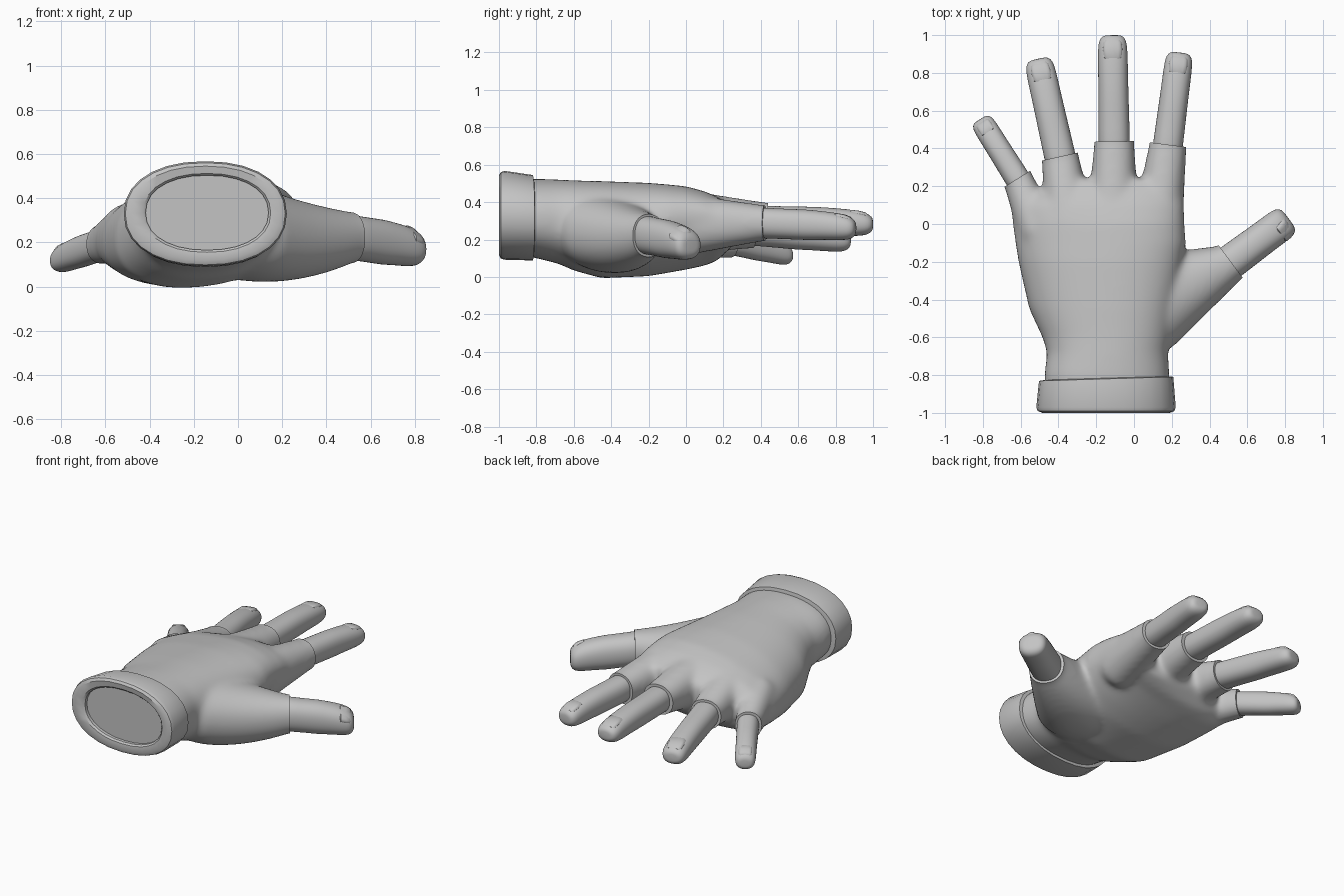
import bpy, bmesh, math
from mathutils import Vector, Matrix

if "Cube" in bpy.data.objects:
    bpy.data.objects.remove(bpy.data.objects["Cube"])

grey = bpy.data.materials.new("plain_grey")
grey.diffuse_color = (0.55, 0.55, 0.55, 1)
grey.use_nodes = True
grey.node_tree.nodes["Principled BSDF"].inputs["Base Color"].default_value = grey.diffuse_color
UP = Vector((0, 0, 1))


def add_loft(bm, rings, sides=24, power=2.2, up=UP):
    """Skin rings of (centre, side vector, half width, half height, tilt)."""
    loops = []
    for c, side, a, b, tilt in rings:
        loop = []
        for i in range(sides):
            t = 2 * math.pi * i / sides
            u = math.copysign(abs(math.cos(t)) ** (2 / power), math.cos(t))
            v = math.copysign(abs(math.sin(t)) ** (2 / power), math.sin(t))
            loop.append(bm.verts.new(Vector(c) + side * a * u + up * (b * v + tilt * a * u)))
        loops.append(loop)
    for p, q in zip(loops, loops[1:]):
        for i in range(sides):
            j = (i + 1) % sides
            bm.faces.new((p[i], p[j], q[j], q[i]))
    bm.faces.new(loops[0])
    bm.faces.new(loops[-1])


def finish(bm, name, subsurf=0, angle=35):
    bmesh.ops.recalc_face_normals(bm, faces=bm.faces[:])
    me = bpy.data.meshes.new(name)
    bm.to_mesh(me)
    bm.free()
    me.materials.append(grey)
    ob = bpy.data.objects.new(name, me)
    bpy.context.collection.objects.link(ob)
    if subsurf:
        m = ob.modifiers.new("round", 'SUBSURF')
        m.levels = m.render_levels = subsurf
    bpy.ops.object.select_all(action='DESELECT')
    ob.select_set(True)
    bpy.context.view_layer.objects.active = ob
    bpy.ops.object.shade_smooth_by_angle(angle=math.radians(angle))
    return ob


# name: finger base, finger tip, finger half width / height,
#       glove opening half width / height, stub root point, root half width / height, sag
FINGERS = {
    "little_finger": ((-.617, .24, .19), (-.815, .555, .122), .067, .074, .082, .088,
                      (-.515, -.02, .235), .108, .14, 0),
    "ring_finger": ((-.392, .357, .247), (-.508, .875, .20), .084, .081, .099, .094,
                    (-.345, .02, .28), .13, .155, 0),
    "middle_finger": ((-.105, .437, .30), (-.114, 1.0, .29), .084, .081, .106, .096,
                      (-.11, .03, .295), .138, .165, 0),
    "index_finger": ((.180, .42, .288), (.243, .908, .268), .080, .083, .099, .096,
                     (.13, .03, .28), .13, .16, 0),
    "thumb": ((.513, -.20, .222), (.820, .028, .176), .094, .104, .106, .115,
              (.04, -.42, .24), .285, .215, .02),
}
NAIL_ROLL = {"thumb": 35}


def axis(base, tip):
    d = Vector(tip) - Vector(base)
    d.z = 0
    d.normalize()
    return d, d.cross(UP)


# Glove: palm body plus finger stubs, fused into one skin
bm = bmesh.new()
PALM = [  # y, left, right, bottom, top, tilt
    (-.95, -.465, .18, .13, .515, 0), (-.8, -.475, .188, .10, .525, 0),
    (-.68, -.46, .18, .07, .52, .03), (-.6, -.485, .195, .035, .515, .06),
    (-.45, -.555, .22, -.003, .508, .1), (-.2, -.612, .26, .012, .495, .12),
    (-.1, -.628, .275, .032, .484, .13), (0, -.642, .268, .052, .472, .14),
    (.10, -.652, .265, .075, .443, .14), (.165, -.56, .262, .095, .42, .12),
    (.235, -.34, .24, .15, .39, .04)]
add_loft(bm, [(((l + r) / 2, y, (lo + hi) / 2), Vector((1, 0, 0)), (r - l) / 2, (hi - lo) / 2, t)
              for y, l, r, lo, hi, t in PALM], 48, 2.25)
for base, tip, fa, fb, a, b, root, ra, rb, sag in FINGERS.values():
    d, side = axis(base, tip)
    p, q = Vector(root), Vector(base)
    rings = [(p - d * ra * k, side, ra * s, rb * s, 0) for k, s in ((.7, .5), (.5, .75), (.25, .93))]
    for k in range(9):
        t = k / 8
        rings.append((p.lerp(q, t) - UP * sag * 4 * t * (1 - t), side, ra + (a - ra) * t,
                      rb + (b - rb) * t ** (1 + 18 * sag), 0))
    rings.append((q + d * .09, side, a, b, 0))
    add_loft(bm, rings, 32, 2.2)
glove = finish(bm, "glove")
m = glove.modifiers.new("fuse", 'REMESH')
m.mode = 'VOXEL'
m.voxel_size = .013
m = glove.modifiers.new("soften", 'SMOOTH')
m.factor = .5
m.iterations = 32
dg = bpy.context.evaluated_depsgraph_get()
fused = bpy.data.meshes.new_from_object(glove.evaluated_get(dg))
bpy.data.objects.remove(glove)

# Cut the finger openings square
bm = bmesh.new()
bm.from_mesh(fused)
for base, tip, fa, fb, a, b, *_ in FINGERS.values():
    d, side = axis(base, tip)
    o = Vector(base)
    faces = []
    for f in bm.faces:
        rel = f.calc_center_median() - o
        along = rel.dot(d)
        if -.04 < along < .15 and (rel - d * along).length < max(a, b) * 1.3:
            faces.append(f)
    geom = set(faces)
    for f in faces:
        geom.update(f.edges)
        geom.update(f.verts)
    bmesh.ops.bisect_plane(bm, geom=list(geom), dist=1e-5, plane_co=o, plane_no=d, clear_outer=True)
bmesh.ops.holes_fill(bm, edges=[e for e in bm.edges if e.is_boundary], sides=0)
finish(bm, "glove", angle=50)

# Fingers and nails
PROFILE = [  # position along finger, width, height, drop of the centre
    (-.12, 1, 1, 0), (0, 1, 1, 0), (.25, .98, .98, 0), (.45, .96, 1, 0), (.6, .95, .94, 0),
    (.76, .95, .90, .002), (.88, .93, .82, .006), (.95, .86, .70, .008), (.99, .66, .48, .008),
    (1.0, .40, .28, .008)]
for name, (base, tip, fa, fb, *_) in FINGERS.items():
    d, side = axis(base, tip)
    p, q = Vector(base), Vector(tip)
    bm = bmesh.new()
    add_loft(bm, [(p.lerp(q, t) - UP * dz, side, fa * w, fb * h, 0) for t, w, h, dz in PROFILE],
             20, 2.3)
    finish(bm, name, 1, 60)
    roll = Matrix.Rotation(math.radians(NAIL_ROLL.get(name, 0)), 3, d)
    nail_side, nail_up = roll @ side, roll @ UP
    bm = bmesh.new()
    rings = []
    for t, w, h in ((.775, .5, .845), (.79, .6, .88), (.87, .62, .82), (.93, .58, .71), (.955, .48, .58)):
        half = (fb * h + .002) / 2
        rings.append((p.lerp(q, t) - UP * .006 + nail_up * half, nail_side, fa * w, half, 0))
    add_loft(bm, rings, 20, 4, nail_up)
    finish(bm, name + "_nail", 0, 40)

# Cuff: flared band, rolled front lip and a recessed end panel
CUFF = [  # y, left, right, bottom, top
    (-.815, -.465, .175, .11, .52), (-.82, -.503, .208, .088, .545), (-.97, -.517, .221, .092, .567),
    (-.99, -.51, .214, .098, .56), (-1.0, -.485, .19, .118, .545), (-.995, -.43, .148, .155, .512),
    (-.985, -.418, .138, .165, .503), (-.965, -.418, .138, .165, .503)]
bm = bmesh.new()
add_loft(bm, [(((l + r) / 2, y, (lo + hi) / 2), Vector((1, 0, 0)), (r - l) / 2,
               (hi - lo) / 2, 0) for y, l, r, lo, hi in CUFF], 28, 2.2)
for v in bm.verts:  # the seam side runs slightly askew
    if v.co.y > -.9:
        v.co.y += .03 * (v.co.x + .15)
finish(bm, "cuff", 0, 35)
